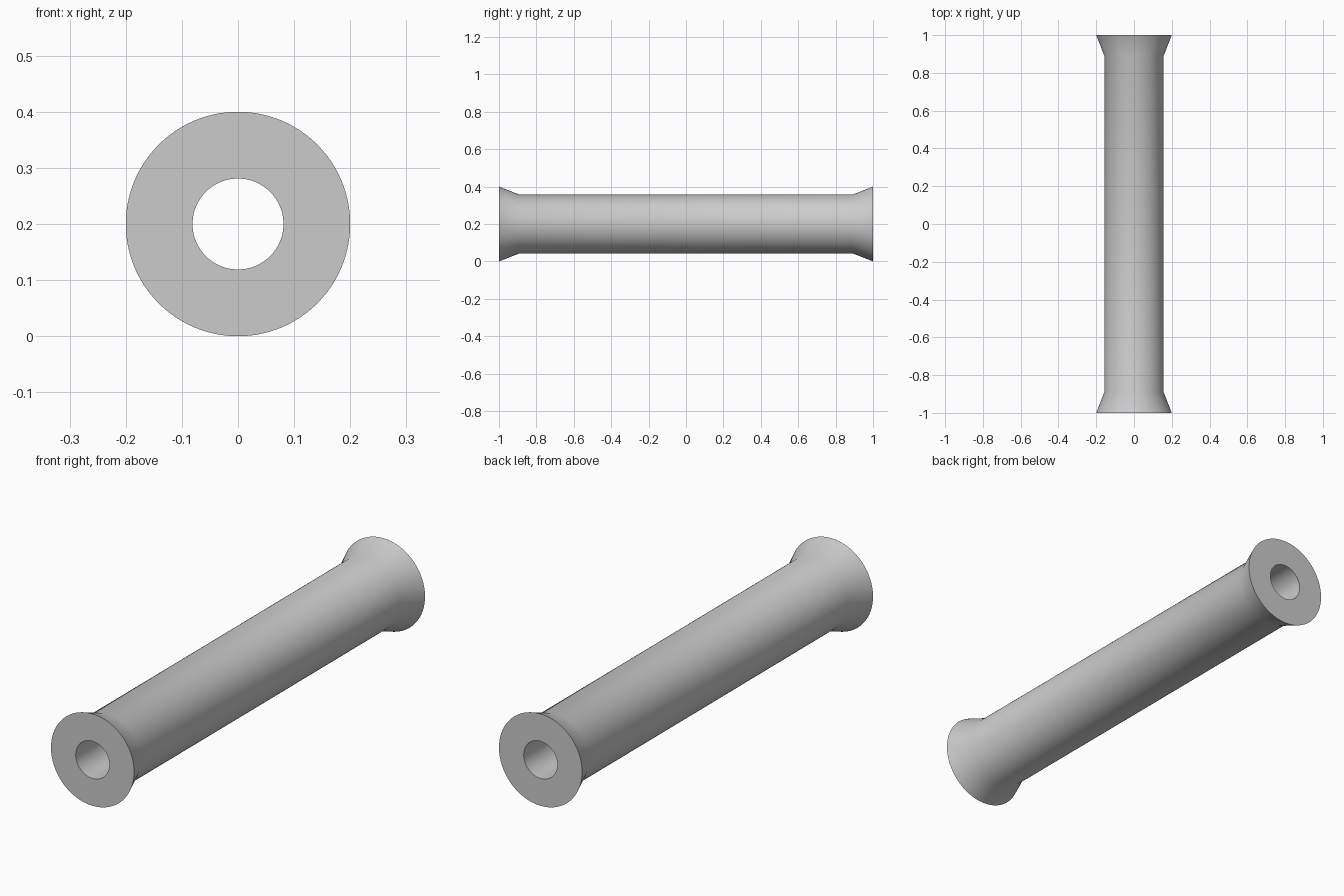
import bpy
import bmesh
from math import pi, radians
from mathutils import Matrix, Vector

cube = bpy.data.objects.get("Cube")
if cube:
    bpy.data.objects.remove(cube, do_unlink=True)

# Plain grey finish
grey = bpy.data.materials.new("plain_grey")
grey.use_nodes = True
colour = (0.6, 0.6, 0.6, 1)
grey.diffuse_color = colour
grey.node_tree.nodes["Principled BSDF"].inputs["Base Color"].default_value = colour

# Sleeve dimensions
SEGMENTS = 96
END_R, TUBE_R, BORE_R = 0.2, 0.157, 0.081
HALF, NECK = 1.0, 0.89

# Closed wall section (radius, y): flared outside, straight bore
section = [(BORE_R, -HALF), (END_R, -HALF), (TUBE_R, -NECK),
           (TUBE_R, NECK), (END_R, HALF), (BORE_R, HALF)]

# Spin the section around the lengthwise axis
bm = bmesh.new()
verts = [bm.verts.new((r, y, 0)) for r, y in section]
edges = [bm.edges.new((v, verts[(i + 1) % len(verts)])) for i, v in enumerate(verts)]
bmesh.ops.spin(bm, geom=verts + edges, cent=Vector(), axis=Vector((0, 1, 0)),
               angle=2 * pi, steps=SEGMENTS, use_merge=True)
bmesh.ops.remove_doubles(bm, verts=bm.verts, dist=1e-5)
bmesh.ops.recalc_face_normals(bm, faces=bm.faces)
bmesh.ops.transform(bm, matrix=Matrix.Translation((0, 0, END_R)), verts=bm.verts)

mesh = bpy.data.meshes.new("flared_sleeve")
bm.to_mesh(mesh)
bm.free()
mesh.materials.append(grey)
sleeve = bpy.data.objects.new("flared_sleeve", mesh)
bpy.context.collection.objects.link(sleeve)

# Smooth round walls, crisp rims
bpy.ops.object.select_all(action="DESELECT")
sleeve.select_set(True)
bpy.context.view_layer.objects.active = sleeve
bpy.ops.object.shade_smooth_by_angle(angle=radians(30))
